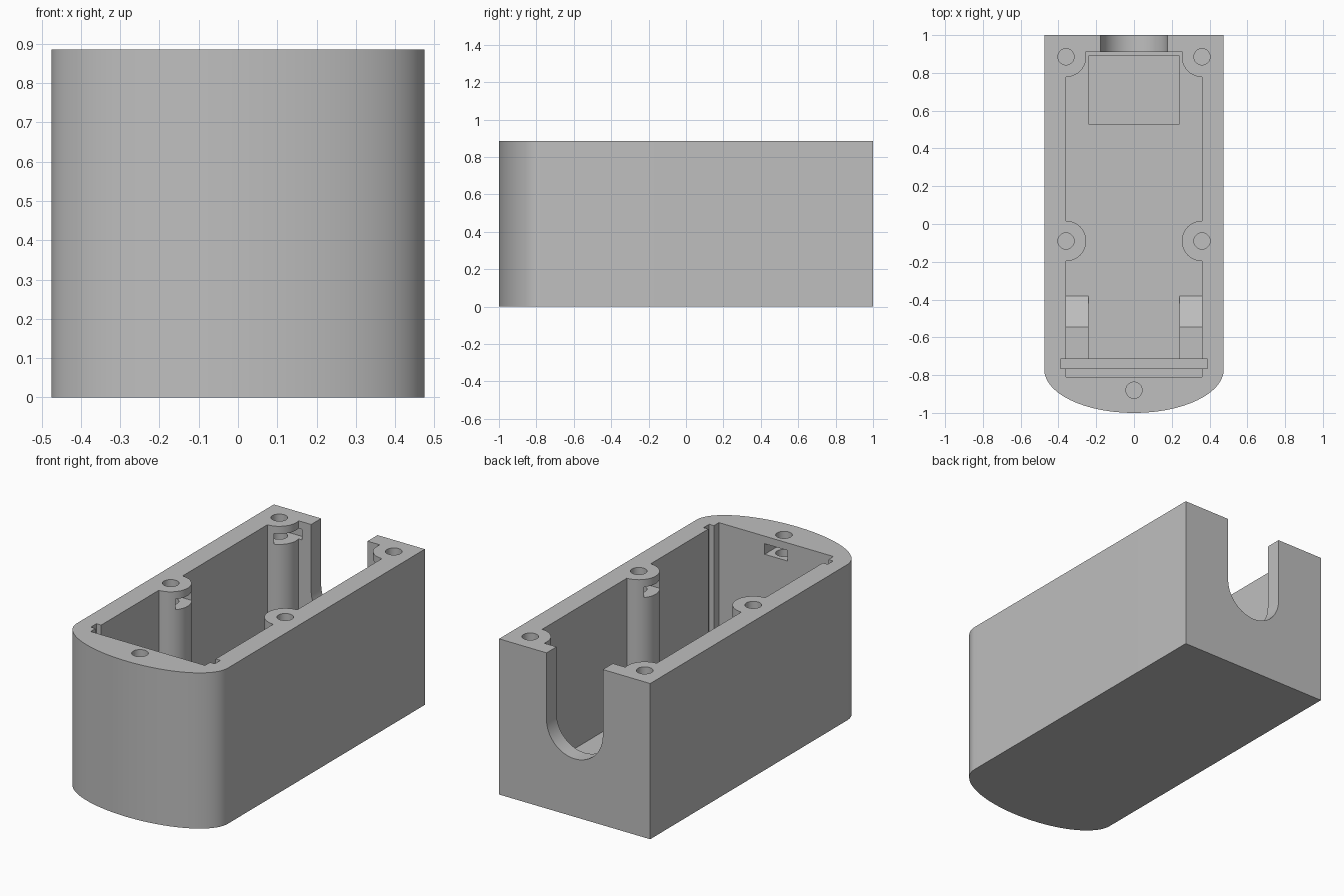
import bpy, bmesh, math
from mathutils import Vector

cube = bpy.data.objects.get("Cube")
if cube:
    bpy.data.objects.remove(cube, do_unlink=True)

HEIGHT = 0.885
FLOOR = 0.095
WALL_X = 0.36

grey = bpy.data.materials.new("plain_grey")
grey.use_nodes = True
colour = (0.52, 0.52, 0.52, 1)
grey.diffuse_color = colour
grey.node_tree.nodes["Principled BSDF"].inputs["Base Color"].default_value = colour


def prism(name, profile, start, depth):
    """Extrude a closed 3D outline along a vector."""
    bm = bmesh.new()
    offset = Vector(start)
    face = bm.faces.new([bm.verts.new(Vector(p) + offset) for p in profile])
    extruded = bmesh.ops.extrude_face_region(bm, geom=[face])["geom"]
    moved = [v for v in extruded if isinstance(v, bmesh.types.BMVert)]
    bmesh.ops.translate(bm, verts=moved, vec=depth)
    bmesh.ops.recalc_face_normals(bm, faces=bm.faces)
    mesh = bpy.data.meshes.new(name)
    bm.to_mesh(mesh)
    bm.free()
    mesh.materials.append(grey)
    obj = bpy.data.objects.new(name, mesh)
    bpy.context.collection.objects.link(obj)
    return obj


def box(name, x0, x1, y0, y1, z0, z1):
    outline = [(x0, y0, 0), (x1, y0, 0), (x1, y1, 0), (x0, y1, 0)]
    return prism(name, outline, (0, 0, z0), (0, 0, z1 - z0))


def arc(rx, ry, start, end, steps):
    angles = [math.radians(start + (end - start) * i / steps) for i in range(steps + 1)]
    return [(rx * math.cos(a), ry * math.sin(a)) for a in angles]


def cylinder(name, x, y, radius, z0, z1):
    ring = [(x + u, y + v, 0) for u, v in arc(radius, radius, 0, 360, 40)[:-1]]
    return prism(name, ring, (0, 0, z0), (0, 0, z1 - z0))


def cut(target, cutter):
    """Subtract a cutter and delete it."""
    cutter.hide_render = True
    mod = target.modifiers.new("cut", "BOOLEAN")
    mod.operation = "DIFFERENCE"
    mod.solver = "EXACT"
    mod.object = cutter
    bpy.context.view_layer.objects.active = target
    bpy.ops.object.modifier_apply(modifier=mod.name)
    bpy.data.objects.remove(cutter, do_unlink=True)


# Outer body with a bowed front
front = [(u, v - 0.77, 0) for u, v in arc(0.475, 0.23, 180, 360, 64)]
body = prism("housing_body", front + [(0.475, 1, 0), (-0.475, 1, 0)], (0, 0, 0), (0, 0, HEIGHT))

# Cavity that leaves the four screw posts standing
posts = [(side * WALL_X, y) for side in (-1, 1) for y in (0.885, -0.09)]
cavity = box("cavity_cutter", -WALL_X, WALL_X, -0.81, 0.91, FLOOR, 1)
for x, y in posts:
    cut(cavity, cylinder("post_cutter", x, y, 0.107, 0, 1.2))
cut(body, cavity)

# Panel groove near the front and shallow recess in the floor
cut(body, box("groove_cutter", -0.39, 0.39, -0.765, -0.715, FLOOR - 0.02, 1))
cut(body, box("recess_cutter", -0.24, 0.24, 0.53, 0.89, FLOOR - 0.035, 0.3))

# Round-bottomed opening in the back wall
opening = [(u, 0, v + 0.507) for u, v in arc(0.177, 0.177, 180, 360, 40)]
opening += [(0.177, 0, 1.1), (-0.177, 0, 1.1)]
cut(body, prism("opening_cutter", opening, (0, 0.85, 0), (0, 0.3, 0)))

# Screw holes
for x, y in posts + [(0, -0.88)]:
    cut(body, cylinder("hole_cutter", x, y, 0.043, 0.5, 1))

# Nut slots below the top surface
slot_z = (0.782, 0.842)
for side in (-1, 1):
    inner, outer = sorted((side * 0.235, side * 0.425))
    cut(body, box("slot_cutter", inner, outer, -0.16, -0.02, *slot_z))
    cut(body, box("slot_cutter", inner, outer, 0.785, 0.945, *slot_z))
cut(body, box("slot_cutter", -0.072, 0.072, -0.945, -0.79, *slot_z))

# Sloped support blocks on the floor
parts = [body]
ramp = [(0, -0.38, 0), (0, -0.545, 0.13), (0, -0.715, 0.13), (0, -0.715, -0.01), (0, -0.38, -0.01)]
for label, x in (("right", -WALL_X - 0.005), ("left", 0.24)):
    parts.append(prism(label + "_support_block", ramp, (x, 0, FLOOR), (0.125, 0, 0)))

# Smooth curved walls, keep hard edges
bpy.ops.object.select_all(action="DESELECT")
for obj in parts:
    obj.select_set(True)
bpy.context.view_layer.objects.active = body
bpy.ops.object.shade_smooth_by_angle(angle=math.radians(30))
